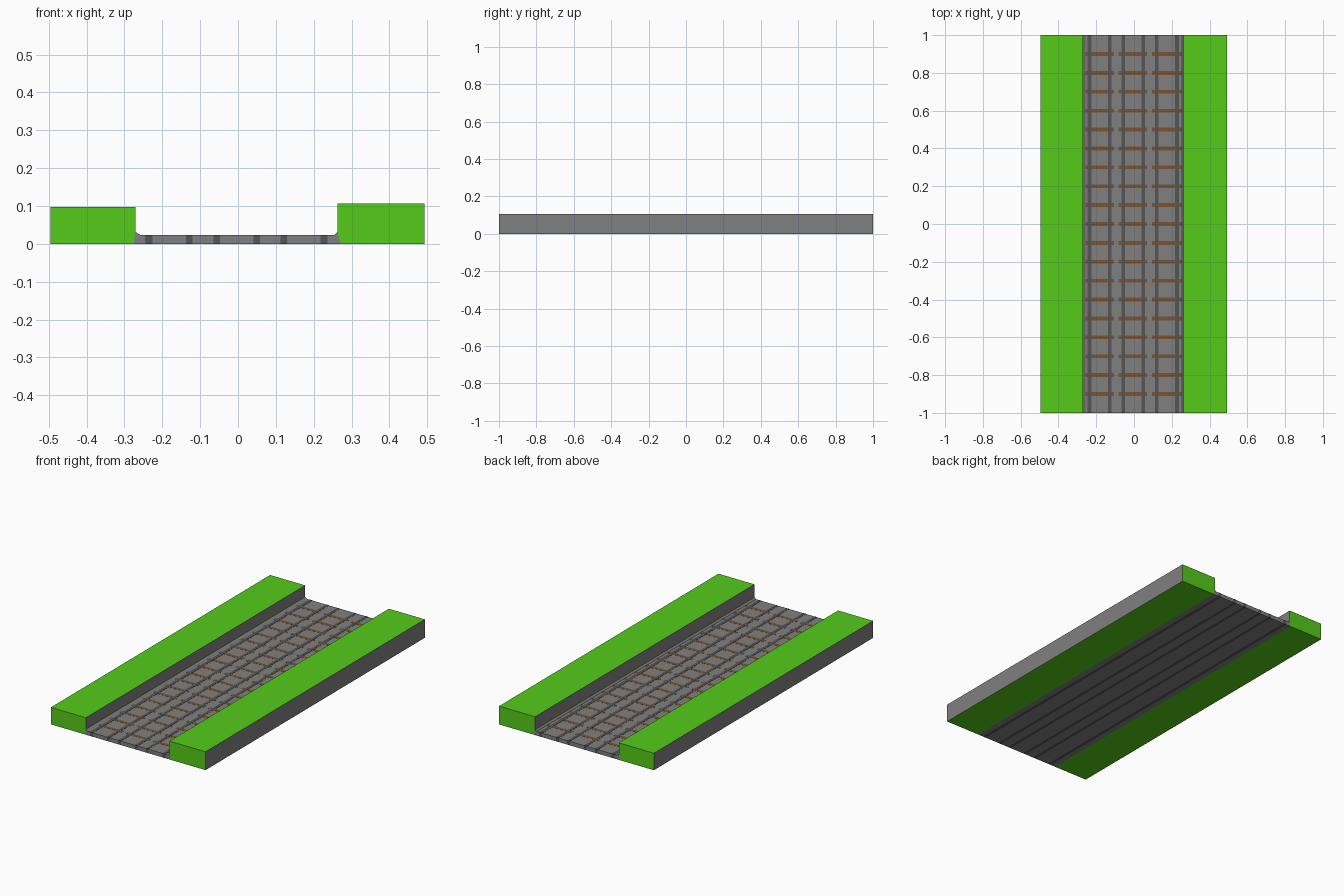
import bpy
import bmesh

if "Cube" in bpy.data.objects:
    bpy.data.objects.remove(bpy.data.objects["Cube"])


def material(name, rgb):
    m = bpy.data.materials.new(name)
    m.diffuse_color = (*rgb, 1.0)
    m.use_nodes = True
    m.node_tree.nodes["Principled BSDF"].inputs["Base Color"].default_value = m.diffuse_color
    return m


GREEN = material("grass_green", (0.09, 0.6, 0.01))
GREY = material("stone_grey", (0.216, 0.216, 0.216))
DARK = material("rail_dark_grey", (0.09, 0.09, 0.09))
BROWN = material("wood_brown", (0.2, 0.085, 0.025))


def finish(bm, name, mats):
    bmesh.ops.recalc_face_normals(bm, faces=bm.faces[:])
    mesh = bpy.data.meshes.new(name)
    bm.to_mesh(mesh)
    bm.free()
    for m in mats:
        mesh.materials.append(m)
    obj = bpy.data.objects.new(name, mesh)
    bpy.context.collection.objects.link(obj)
    return obj


def add_prism(bm, profile, y0=-1.0, y1=1.0):
    """Extrude an (x, z) profile from y0 to y1."""
    face = bm.faces.new([bm.verts.new((x, y0, z)) for x, z in profile])
    ext = bmesh.ops.extrude_face_region(bm, geom=[face], use_keep_orig=True)
    verts = [g for g in ext["geom"] if isinstance(g, bmesh.types.BMVert)]
    bmesh.ops.translate(bm, verts=verts, vec=(0, y1 - y0, 0))


def rect(x0, x1, z0, z1):
    return [(x0, z0), (x1, z0), (x1, z1), (x0, z1)]


BED_TOP, SLEEPER_TOP, RAIL_TOP = 0.023, 0.0235, 0.024

# Grass banks: green top, ends and underside, grey long sides
for name, outer, inner, foot, height in (
        ("left_bank", -0.495, -0.271, -0.276, 0.098),
        ("right_bank", 0.493, 0.263, 0.271, 0.106)):
    bm = bmesh.new()
    add_prism(bm, [(outer, 0), (foot, 0), (inner, 0.03),
                   (inner, height), (outer, height)])
    bm.normal_update()
    for f in bm.faces:
        if abs(f.normal.x) > 0.7:
            f.material_index = 1
    finish(bm, name, [GREEN, GREY])

# Sloped kerbs where the bed meets the banks
for name, foot, inner, edge in (("left_kerb", -0.276, -0.271, -0.257),
                                ("right_kerb", 0.271, 0.263, 0.253)):
    bm = bmesh.new()
    add_prism(bm, [(foot, 0), (inner, 0.032), (edge, BED_TOP), (edge, 0)])
    finish(bm, name, [GREY])

# Rails run the full depth of the bed
rails = [(-0.245, -0.226), (-0.137, -0.120), (-0.065, -0.048),
         (0.041, 0.058), (0.112, 0.129), (0.218, 0.237)]
bm = bmesh.new()
for x0, x1 in rails:
    add_prism(bm, rect(x0, x1, 0, RAIL_TOP))
finish(bm, "rails", [DARK])

# Gravel bed strips between the rails
starts = [-0.257] + [r[1] for r in rails]
ends = [r[0] for r in rails] + [0.253]
bm = bmesh.new()
for x0, x1 in zip(starts, ends):
    add_prism(bm, rect(x0, x1, 0, BED_TOP))
finish(bm, "gravel_bed", [GREY])

# Sleepers inlaid under each pair of rails
bm = bmesh.new()
for x0, x1 in ((-0.257, -0.107), (-0.082, 0.069), (0.095, 0.253)):
    for i in range(-9, 10):
        y = i * 0.1
        add_prism(bm, rect(x0, x1, 0.018, SLEEPER_TOP), y - 0.01, y + 0.01)
finish(bm, "sleepers", [BROWN])
